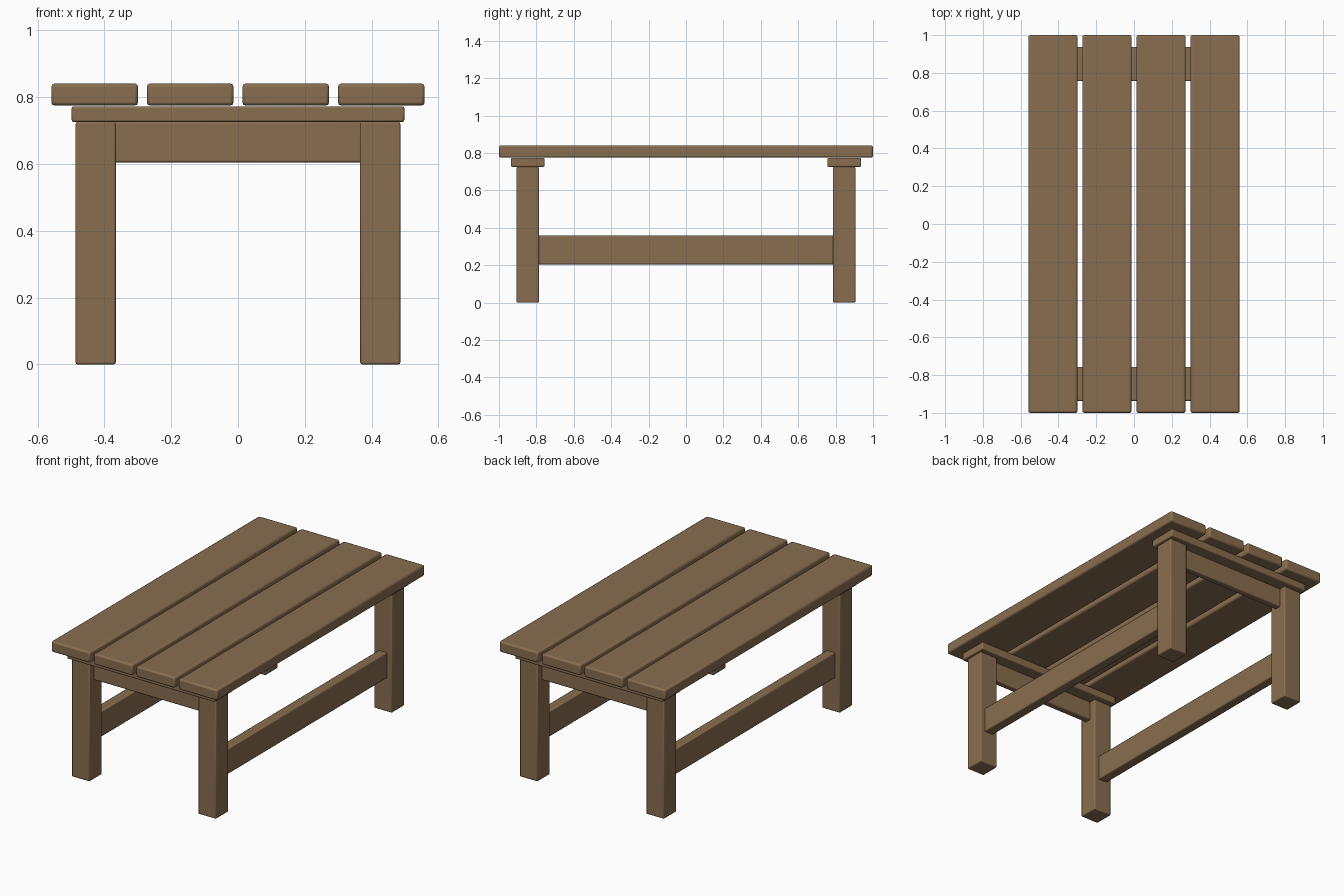
import bpy

if "Cube" in bpy.data.objects:
    bpy.data.objects.remove(bpy.data.objects["Cube"])

wood = bpy.data.materials.new("brown wood")
wood.diffuse_color = (0.25, 0.156, 0.08, 1)
wood.use_nodes = True
wood.node_tree.nodes["Principled BSDF"].inputs["Base Color"].default_value = wood.diffuse_color


def board(name, x, y, z, bevel=0.006):
    """Bevelled box from (min, max) ranges on each axis."""
    bpy.ops.mesh.primitive_cube_add(size=1)
    ob = bpy.context.object
    ob.name = name
    for v in ob.data.vertices:
        v.co = [r[0] + (c + 0.5) * (r[1] - r[0]) for c, r in zip(v.co, (x, y, z))]
    ob.data.materials.append(wood)
    mod = ob.modifiers.new("soft edges", 'BEVEL')
    mod.width = bevel
    mod.segments = 2
    bpy.ops.object.shade_smooth_by_angle()
    return ob


def around(c, size):
    return (c - size / 2, c + size / 2)


LEG_X, LEG_Y, LEG = 0.426, 0.846, 0.12
TOP, LEG_TOP = 0.775, 0.726

# Four long top planks
for i in range(4):
    board(f"top_plank_{i + 1}", around((i - 1.5) * 0.286, 0.26), (-1, 1), (TOP, 0.841), 0.01)

for end, sy in (("front", -1), ("back", 1)):
    # Flat cleat under the planks, apron between the legs
    board(f"{end}_cleat", (-0.498, 0.498), around(sy * LEG_Y, 0.18), (LEG_TOP, TOP - 0.002))
    board(f"{end}_apron", (-0.37, 0.37), around(sy * LEG_Y, 0.04), (0.605, LEG_TOP))
    for side, sx in (("left", -1), ("right", 1)):
        board(f"{end}_{side}_leg", around(sx * LEG_X, LEG), around(sy * LEG_Y, LEG), (0, LEG_TOP))

# Long stretchers joining front and back legs
for side, sx in (("left", -1), ("right", 1)):
    board(f"{side}_stretcher", around(sx * LEG_X, 0.06), (-0.79, 0.79), (0.205, 0.36))
